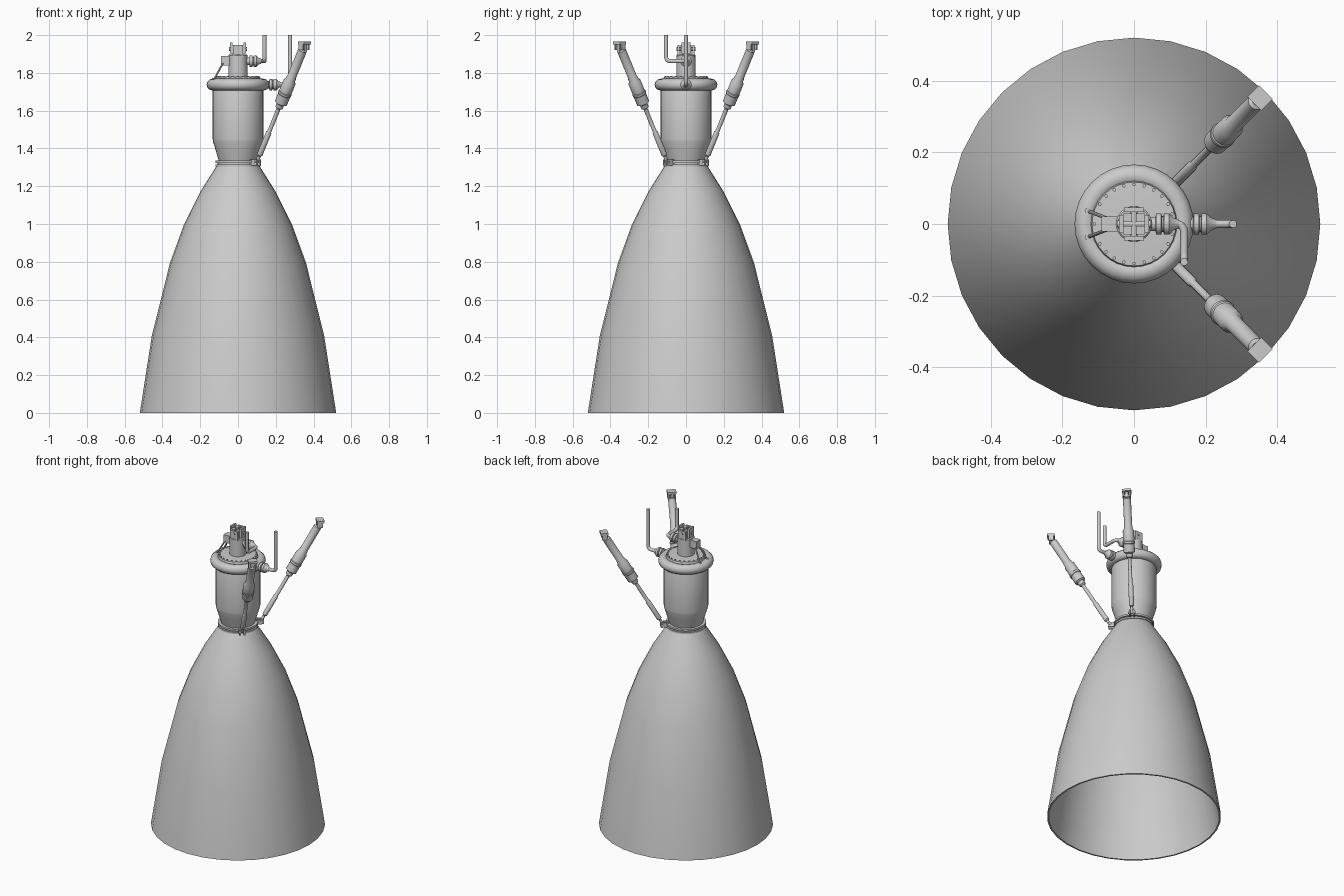
import bpy, bmesh, math
from mathutils import Vector, Matrix

if "Cube" in bpy.data.objects:
    bpy.data.objects.remove(bpy.data.objects["Cube"])


def finish(name, bm, matrix=Matrix.Identity(4), angle=35):
    bmesh.ops.recalc_face_normals(bm, faces=bm.faces)
    me = bpy.data.meshes.new(name)
    bm.to_mesh(me)
    bm.free()
    ob = bpy.data.objects.new(name, me)
    bpy.context.collection.objects.link(ob)
    ob.matrix_world = matrix
    bpy.ops.object.select_all(action='DESELECT')
    bpy.context.view_layer.objects.active = ob
    ob.select_set(True)
    bpy.ops.object.shade_smooth_by_angle(angle=math.radians(angle))
    return ob


def lathe(name, profile, origin=(0, 0, 0), direction=(0, 0, 1), segs=32, cap=True, closed=False):
    """Revolve (radius, height) points about an axis."""
    bm = bmesh.new()
    rings = [[bm.verts.new((r * math.cos(a), r * math.sin(a), h))
              for a in (2 * math.pi * i / segs for i in range(segs))] for r, h in profile]
    pairs = list(zip(rings, rings[1:])) + ([(rings[-1], rings[0])] if closed else [])
    for lo, hi in pairs:
        for i in range(segs):
            j = (i + 1) % segs
            bm.faces.new((lo[i], lo[j], hi[j], hi[i]))
    if cap and not closed:
        bm.faces.new(rings[0])
        bm.faces.new(rings[-1])
    rot = Vector(direction).to_track_quat('Z', 'Y').to_matrix().to_4x4()
    return finish(name, bm, Matrix.Translation(origin) @ rot)


def rod(name, a, b, r, segs=12):
    d = Vector(b) - Vector(a)
    return lathe(name, [(r, 0), (r, d.length)], a, d, segs)


def box(name, centre, size, turn=0):
    bm = bmesh.new()
    bmesh.ops.create_cube(bm, size=1, matrix=Matrix.Diagonal((*size, 1)))
    return finish(name, bm, Matrix.Translation(centre) @ Matrix.Rotation(turn, 4, 'Z'))


def pipe(name, path, r, bend=0.025):
    """Round pipe with filleted elbows."""
    pts = [Vector(p) for p in path]
    out = [pts[0]]
    for p, q, s in zip(pts, pts[1:], pts[2:]):
        a = q + (p - q).normalized() * bend
        b = q + (s - q).normalized() * bend
        out += [a * (1 - t) ** 2 + q * 2 * t * (1 - t) + b * t * t for t in (0, .25, .5, .75, 1)]
    out.append(pts[-1])
    cu = bpy.data.curves.new(name, 'CURVE')
    cu.dimensions = '3D'
    cu.bevel_depth, cu.bevel_resolution, cu.use_fill_caps = r, 3, True
    sp = cu.splines.new('POLY')
    sp.points.add(len(out) - 1)
    for pt, co in zip(sp.points, out):
        pt.co = (*co, 1)
    ob = bpy.data.objects.new(name, cu)
    bpy.context.collection.objects.link(ob)


# Nozzle bell: thin double-walled shell
bell = [(.52, 0), (.456, .41), (.36, .795), (.285, 1.0), (.2, 1.17), (.112, 1.31)]
lathe("nozzle_bell", bell + [(r - .01, z) for r, z in reversed(bell)], closed=True)

# Throat flange: two rings with a groove
lathe("throat_flange", [(.10, 1.30), (.12, 1.305), (.12, 1.316), (.108, 1.316), (.108, 1.324),
                        (.12, 1.324), (.12, 1.336), (.10, 1.336)])

# Combustion chamber and injector cap
lathe("chamber", [(.10, 1.33), (.105, 1.345), (.121, 1.40), (.132, 1.435), (.134, 1.45), (.134, 1.735),
                  (.12, 1.765), (.117, 1.778), (.05, 1.782)])
lathe("manifold_ring", [(.135 + .031 * math.cos(a), 1.738 + .031 * math.sin(a))
                        for a in (2 * math.pi * i / 12 for i in range(12))], closed=True)
for i in range(24):
    a = 2 * math.pi * i / 24
    lathe("cap_bolt", [(.005, 0), (.005, .007)], (.11 * math.cos(a), .11 * math.sin(a), 1.777), segs=6)

# Injector neck and gimbal joint
lathe("injector_neck", [(.05, 1.775), (.05, 1.893), (.045, 1.898)])
for s in (-1, 1):
    box("gimbal_lower_lug", (0, s * .04, 1.917), (.055, .012, .06))
    box("gimbal_upper_lug", (s * .036, 0, 1.932), (.013, .05, .06))
    for t in (-1, 1):
        box("gimbal_block", (s * .018, t * .018, 1.917), (.024, .024, .06))
rod("gimbal_pin_x", (-.047, 0, 1.927), (.047, 0, 1.927), .01)
rod("gimbal_pin_y", (0, -.05, 1.927), (0, .05, 1.927), .01)

# Igniter block with two thin lines down to the cap
box("igniter_block", (-.066, 0, 1.865), (.05, .042, .05))
for s in (-1, 1):
    rod("igniter_line", (-.075, s * .016, 1.86), (-.13, s * .037, 1.76), .005, 8)
    lathe("line_fitting", [(.008, 0), (.008, .014)], (-.13, s * .037, 1.758), segs=8)

# Upper and lower feed lines, each with a flanged coupling
coupling = [(.02, 0), (.02, .02), (.03, .022), (.03, .036), (.022, .038), (.022, .042),
            (.03, .044), (.03, .058), (.018, .07), (.012, .085)]
lathe("upper_coupling", coupling, (.04, 0, 1.862), (1, 0, 0), 16)
pipe("upper_feed_line", [(.1, 0, 1.862), (.14, 0, 1.862), (.14, -.106, 1.862), (.14, -.106, 2)], .011)
lathe("lower_coupling", coupling, (.145, 0, 1.738), (1, 0, 0), 16)
pipe("lower_feed_line", [(.2, 0, 1.738), (.276, 0, 1.738), (.276, 0, 2)], .011)

# Two steering actuators at 45 degrees
for s in (-1, 1):
    lo, hi = Vector((.1, s * .1, 1.33)), Vector((.35, s * .35, 1.94))
    d = hi - lo
    L = d.length
    lathe("actuator", [(r, t * L) for r, t in (
        (.009, 0), (.009, .05), (.015, .06), (.015, .25), (.011, .26), (.011, .46), (.02, .47), (.022, .50),
        (.034, .51), (.034, .58), (.037, .585), (.037, .60), (.034, .605), (.034, .69),
        (.026, .71), (.026, .73), (.024, .735), (.024, .965), (.015, .975))], lo, d, 16)
    # Upper clevis: mounting plate with two prongs and a pin
    turn = s * math.pi / 4
    side = Vector((-math.sin(turn), math.cos(turn), 0))
    box("clevis_plate", (.352, s * .352, 1.958), (.045, .055, .014), turn)
    box("actuator_eye", (.347, s * .347, 1.932), (.03, .018, .035), turn)
    for t in (-1, 1):
        box("clevis_prong", Vector((.35, s * .35, 1.938)) + side * t * .02, (.032, .01, .036), turn)
        # Lower lugs on the throat flange
        box("flange_lug", Vector((.092, s * .092, 1.326)) + side * t * .013, (.05, .008, .03), turn)
    for name, c in (("clevis_pin", hi - Vector((0, 0, .008))), ("lug_pin", lo)):
        rod(name, c - side * .022, c + side * .022, .007)
